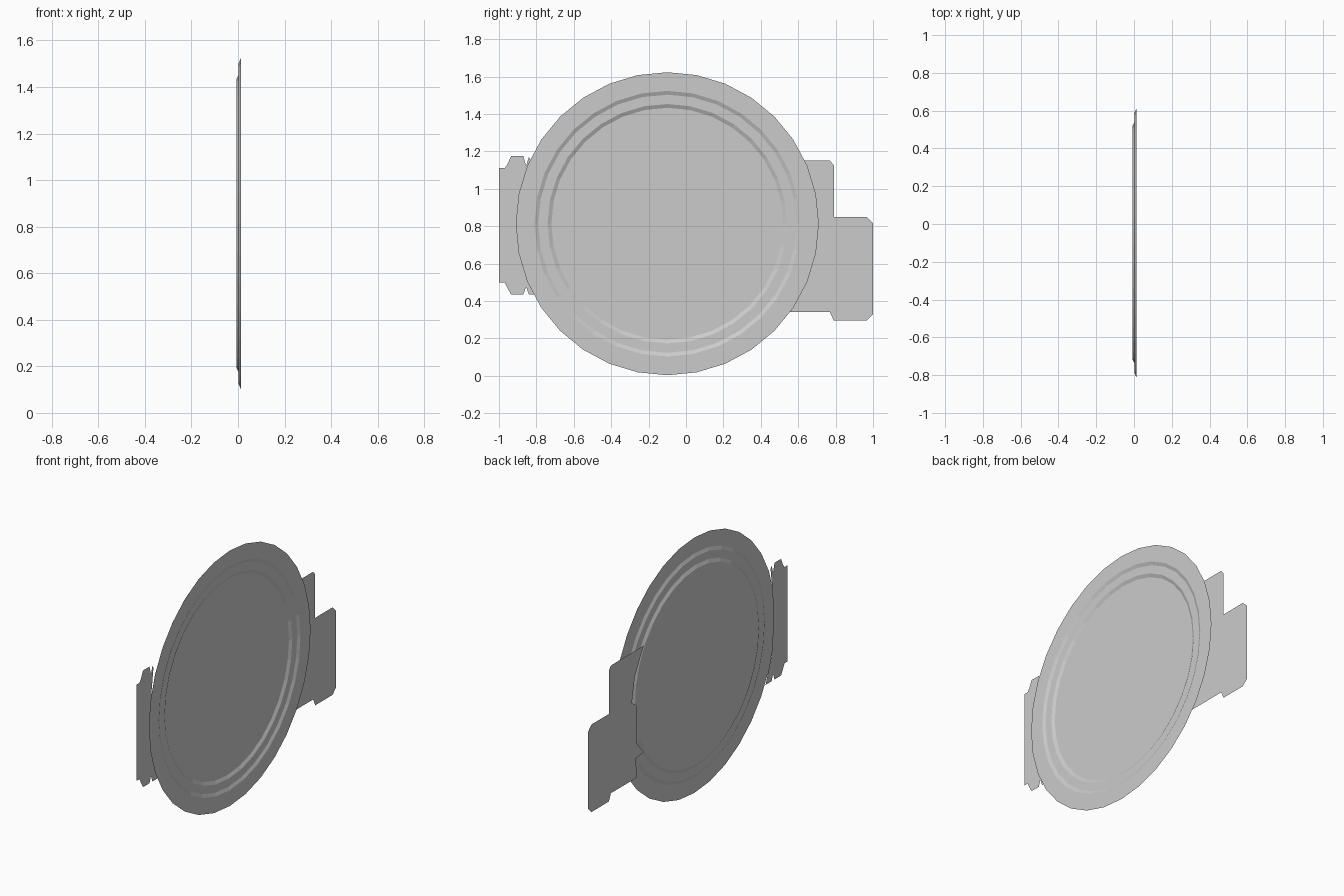
import bpy
import bmesh
from math import sin, cos, tau

cube = bpy.data.objects.get("Cube")
if cube:
    bpy.data.objects.remove(cube)

grey = bpy.data.materials.new("plain_grey")
grey.use_nodes = True
grey.diffuse_color = (0.6, 0.6, 0.6, 1)
grey.node_tree.nodes["Principled BSDF"].inputs["Base Color"].default_value = (0.6, 0.6, 0.6, 1)

CENTRE_Y, CENTRE_Z = -0.1, 0.813
SIDES = 32
PLATE_X = -0.012


def finish(bm, name):
    mesh = bpy.data.meshes.new(name)
    bm.to_mesh(mesh)
    bm.free()
    mesh.materials.append(grey)
    obj = bpy.data.objects.new(name, mesh)
    bpy.context.collection.objects.link(obj)
    return obj


def stepped_disc(name, profile):
    """Sheet disc facing +x, from (radius, x) pairs, outermost first."""
    bm = bmesh.new()
    rings = []
    for radius, x in profile:
        angles = [tau * i / SIDES for i in range(SIDES)]
        rings.append([bm.verts.new((x, CENTRE_Y + radius * cos(a),
                                    CENTRE_Z + radius * sin(a))) for a in angles])
    for outer, inner in zip(rings, rings[1:]):
        for i in range(SIDES):
            j = (i + 1) % SIDES
            bm.faces.new((outer[i], outer[j], inner[j], inner[i]))
    bm.faces.new(rings[-1])
    return finish(bm, name)


def flat_plate(name, outline):
    """Sheet plate facing +x, from its (y, z) outline."""
    bm = bmesh.new()
    face = bm.faces.new([bm.verts.new((PLATE_X, y, z)) for y, z in outline])
    face.normal_update()
    if face.normal.x < 0:
        face.normal_flip()
    bmesh.ops.triangulate(bm, faces=[face])
    return finish(bm, name)


# Dished disc: flat rim, two shallow steps and a flat centre
stepped_disc("dished_disc", [(0.81, 0.012), (0.71, 0.012), (0.69, 0.003),
                             (0.64, 0.003), (0.62, -0.007)])

# Wide bracket behind the +y side, notched on its inner edge
flat_plate("rear_bracket", [
    (0.44, 1.15), (0.77, 1.15), (0.79, 1.125), (0.79, 0.85), (0.965, 0.85),
    (1, 0.815), (1, 0.33), (0.965, 0.295), (0.79, 0.295), (0.77, 0.34),
    (0.51, 0.34), (0.52, 0.465), (0.44, 0.475), (0.51, 0.555), (0.51, 0.80),
    (0.56, 0.83), (0.53, 0.99)])

# Narrow bracket on the -y side, curved along the disc
flat_plate("front_bracket", [
    (-1, 0.50), (-0.97, 0.50), (-0.955, 0.47), (-0.935, 0.435), (-0.87, 0.435),
    (-0.855, 0.475), (-0.84, 0.435), (-0.78, 0.435), (-0.84, 0.60), (-0.86, 0.80),
    (-0.85, 1.0), (-0.83, 1.15), (-0.84, 1.17), (-0.855, 1.12), (-0.87, 1.175),
    (-0.935, 1.175), (-0.955, 1.13), (-0.97, 1.11), (-1, 1.11)])
